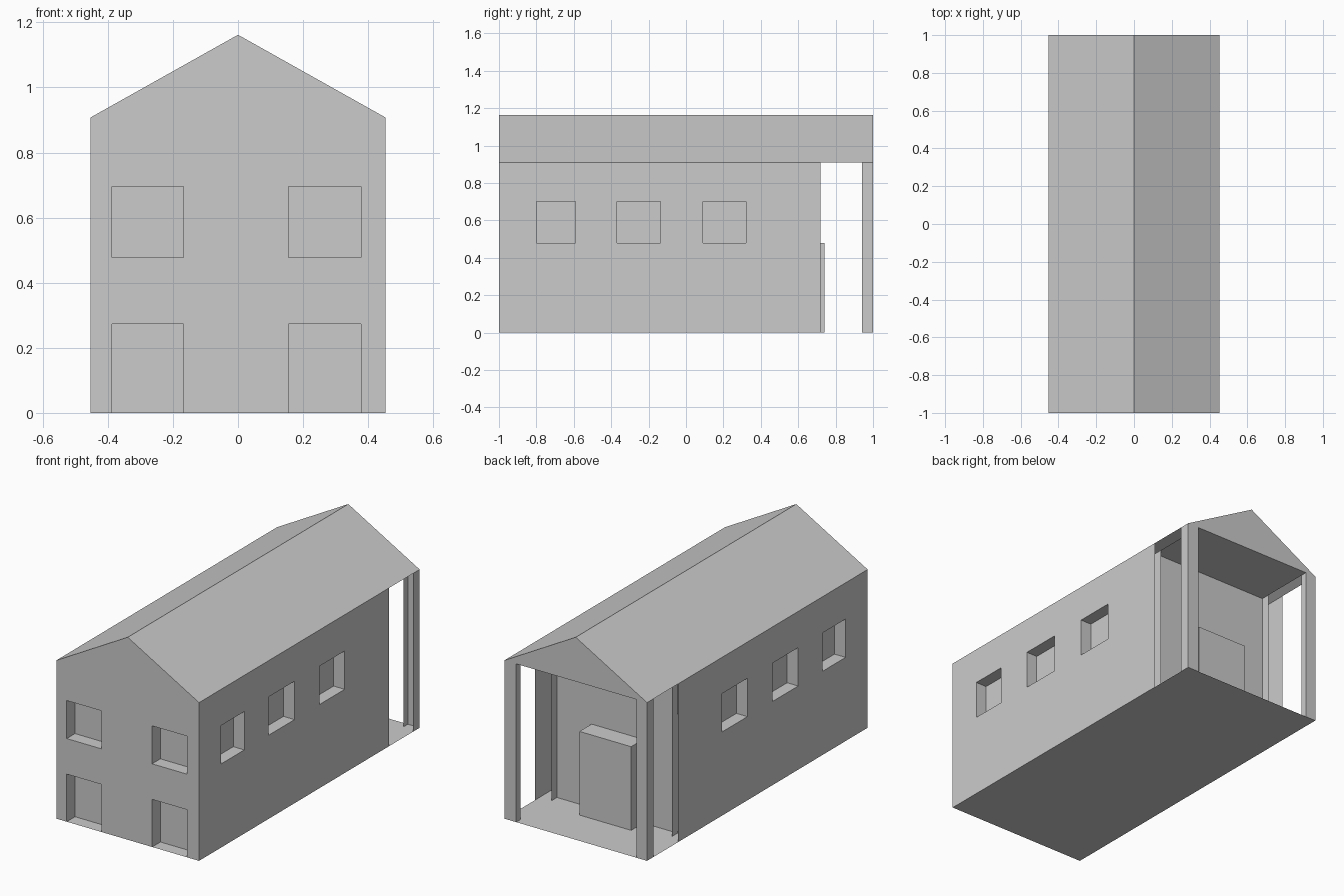
import bpy, bmesh
from mathutils import Vector

if "Cube" in bpy.data.objects:
    bpy.data.objects.remove(bpy.data.objects["Cube"])

W, L, EAVE, RIDGE = 0.453, 1.0, 0.908, 1.162
XL, XR = -0.387, 0.378          # inner faces of the porch sides
PORCH_Y = 0.63                  # porch back wall


def finish(name, bm):
    bmesh.ops.remove_doubles(bm, verts=bm.verts, dist=1e-5)
    me = bpy.data.meshes.new(name)
    bm.to_mesh(me)
    bm.free()
    ob = bpy.data.objects.new(name, me)
    bpy.context.collection.objects.link(ob)
    return ob


def face(bm, pts, toward):
    """Flat face whose normal looks at the point 'toward'."""
    f = bm.faces.new([bm.verts.new(p) for p in pts])
    f.normal_update()
    if f.normal.dot(Vector(toward) - f.calc_center_median()) < 0:
        f.normal_flip()


def panel(bm, place, us, vs, recessed=(), missing=(), depth=0.07):
    """Wall sheet on a grid; cells can be recessed or left open."""
    for i, (u0, u1) in enumerate(zip(us, us[1:])):
        for j, (v0, v1) in enumerate(zip(vs, vs[1:])):
            if (i, j) in missing:
                continue
            ring = [(u0, v0), (u1, v0), (u1, v1), (u0, v1)]
            if (i, j) not in recessed:
                face(bm, [place(u, v, 0) for u, v in ring], place(u0, v0, -5))
                continue
            mid = place((u0 + u1) / 2, (v0 + v1) / 2, 0)
            face(bm, [place(u, v, depth) for u, v in ring], mid)
            for k in range(4):
                a, b = ring[k], ring[(k + 1) % 4]
                if a[1] == b[1] == 0:      # the house floor closes doorways
                    continue
                face(bm, [place(*a, 0), place(*b, 0), place(*b, depth), place(*a, depth)], mid)


def gable(bm, y, out):
    face(bm, [(-W, y, EAVE), (W, y, EAVE), (0, y, RIDGE)], (0, out, 1))


# Front wall with two doorways and two windows
bm = bmesh.new()
panel(bm, lambda u, v, d: (u, -L + d, v),
      [-W, XL, -0.167, 0.155, XR, W], [0, 0.273, 0.477, 0.695, EAVE],
      recessed={(1, 0), (3, 0), (1, 2), (3, 2)}, depth=0.075)
gable(bm, -L, -5)
finish("front_wall", bm)

# Side walls with three windows and an opening beside the porch
for s, name in ((1, "right_wall"), (-1, "left_wall")):
    bm = bmesh.new()
    panel(bm, lambda u, v, d: (s * (W - d), u, v),
          [-L, -0.80, -0.59, -0.37, -0.135, 0.09, 0.32, 0.72, 0.94, L],
          [0, 0.48, 0.70, EAVE],
          recessed={(1, 1), (3, 1), (5, 1)}, missing={(7, 0), (7, 1), (7, 2)})
    finish(name, bm)

# Back gable standing on two corner posts
bm = bmesh.new()
panel(bm, lambda u, v, d: (u, L - d, v), [-W, XL, XR, W], [0, EAVE], missing={(1, 0)})
gable(bm, L, 5)
finish("back_gable", bm)

# Roof slopes
bm = bmesh.new()
for s in (1, -1):
    face(bm, [(s * W, -L, EAVE), (s * W, L, EAVE), (0, L, RIDGE), (0, -L, RIDGE)], (0, 0, 9))
finish("roof", bm)

# Floor slab
bm = bmesh.new()
face(bm, [(-W, -L, 0), (W, -L, 0), (W, L, 0), (-W, L, 0)], (0, 0, -5))
finish("floor", bm)

# Porch lining: back wall, ceiling and open inner sides
bm = bmesh.new()
centre = (0, 0.85, 0.5)
face(bm, [(XL, PORCH_Y, 0), (XR, PORCH_Y, 0), (XR, PORCH_Y, EAVE), (XL, PORCH_Y, EAVE)], centre)
face(bm, [(XL, PORCH_Y, EAVE), (XR, PORCH_Y, EAVE), (XR, L, EAVE), (XL, L, EAVE)], centre)
for x in (XL, XR):
    for y0, y1 in ((PORCH_Y, 0.68), (0.96, L)):
        face(bm, [(x, y0, 0), (x, y1, 0), (x, y1, EAVE), (x, y0, EAVE)], centre)
finish("porch_lining", bm)

# Entrance block projecting from the porch back wall
bm = bmesh.new()
bmesh.ops.create_cube(bm, size=1)
for v in bm.verts:
    v.co = (-0.006 + v.co.x * 0.328, 0.685 + v.co.y * 0.11, 0.24 + v.co.z * 0.48)
finish("entrance_block", bm)
